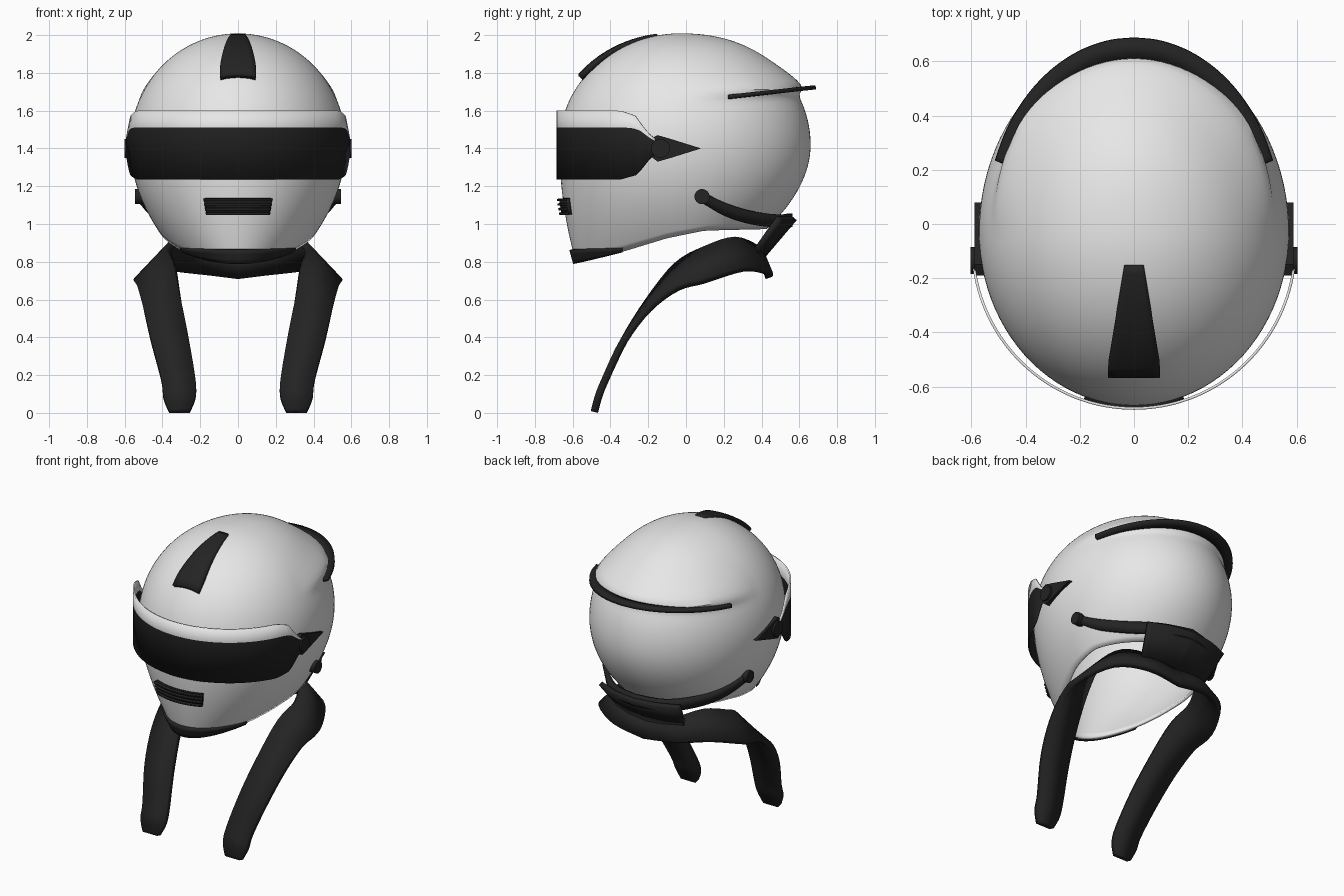
import bpy, bmesh
from math import sin, cos, pi, radians, sqrt, exp
from mathutils import Vector

default_cube = bpy.data.objects.get("Cube")
if default_cube:
    bpy.data.objects.remove(default_cube, do_unlink=True)


def material(name, value):
    mat = bpy.data.materials.new(name)
    mat.use_nodes = True
    colour = (value, value, value, 1)
    mat.diffuse_color = colour
    mat.node_tree.nodes["Principled BSDF"].inputs["Base Color"].default_value = colour
    return mat


WHITE = material("shell white", 0.8)
BLACK = material("matte black", 0.017)


def interp(table, v):
    """Piecewise linear lookup in a list of (key, value) pairs."""
    if v <= table[0][0]:
        return table[0][1]
    for (a, p), (b, q) in zip(table, table[1:]):
        if v <= b:
            return p + (q - p) * (v - a) / (b - a)
    return table[-1][1]


def finish(name, bm, mats, thick=0, mirror=False):
    """Turn a bmesh into a smooth shaded object with optional mirror and thickness."""
    bmesh.ops.remove_doubles(bm, verts=bm.verts, dist=0.0005)
    bmesh.ops.recalc_face_normals(bm, faces=bm.faces)
    mesh = bpy.data.meshes.new(name)
    bm.to_mesh(mesh)
    bm.free()
    obj = bpy.data.objects.new(name, mesh)
    bpy.context.collection.objects.link(obj)
    for mat in mats:
        mesh.materials.append(mat)
    if mirror:
        obj.modifiers.new("Mirror", 'MIRROR')
    if thick:
        mod = obj.modifiers.new("Thickness", 'SOLIDIFY')
        mod.thickness = thick
        mod.offset = 0
    bpy.context.view_layer.objects.active = obj
    obj.select_set(True)
    bpy.ops.object.shade_smooth_by_angle(angle=radians(40))
    obj.select_set(False)
    return obj


def grid(name, columns, mats, thick=0, mirror=False, closed=False, rule=None):
    """Skin a list of equally long point columns."""
    bm = bmesh.new()
    cols = [[bm.verts.new(p) for p in col] for col in columns]
    pairs = list(zip(cols, cols[1:])) + ([(cols[-1], cols[0])] if closed else [])
    for a, b in pairs:
        for i in range(len(a) - 1):
            face = bm.faces.new((a[i], b[i], b[i + 1], a[i + 1]))
            if rule:
                face.material_index = rule(i)
    return finish(name, bm, mats, thick, mirror)


def smooth_path(points, steps=4):
    """Catmull-Rom interpolation through tuples of any size."""
    out = []
    for i in range(len(points) - 1):
        a, b, c, d = (points[max(0, min(len(points) - 1, i + k))] for k in (-1, 0, 1, 2))
        for s in range(steps):
            t = s / steps
            out.append([q + t / 2 * (r - p + t * (2*p - 5*q + 4*r - s3 + t * (3*q - p - 3*r + s3)))
                        for p, q, r, s3 in zip(a, b, c, d)])
    return out + [list(points[-1])]


def ribbon(name, points, thick):
    """Mirrored strap: each point is a centre followed by a half width vector."""
    columns = []
    for p in smooth_path(points):
        centre, half = Vector(p[:3]), Vector(p[3:])
        columns.append([centre - half, centre + half])
    return grid(name, columns, [BLACK], thick, mirror=True)


# Shell surface: an egg that narrows downward, with a ridge at the rear
MID, RISE, CY = 1.42, 0.58, -0.03
RIM = [(-.6, .79), (-.33, .86), (-.1, .93), (.1, .97), (.45, .98), (.7, 1.04)]


def shell_point(th, z, off=0.0):
    s = sin(th)
    if z > MID:
        e = sqrt(max(0, 1 - ((z - MID) / RISE) ** 2))
        front, back, wide = .64 * e, .69 * e ** .9, .57 * e
    else:
        t = MID - z
        front, back, wide = .64 - .23 * t * t, .69 - 1.2 * t * t, .57 - .74 * t * t
    scale = 1 + off / .6
    if s > 0:
        d = z - (1.69 + .04 * s)
        scale += .08 * min(1, 1.6 * s) * exp(-(d / (.1 if d > 0 else .035)) ** 2)
    depth = back if s > 0 else front
    return Vector((wide * cos(th) * scale, CY + depth * s * scale, z))


def rim_height(th):
    z = .9
    for _ in range(30):
        z = (z + interp(RIM, shell_point(th, z).y)) / 2
    return z


columns = []
for i in range(96):
    th = 2 * pi * i / 96
    low = rim_height(th)
    heights = [MID + RISE * cos(pi / 2 * k / 36) for k in range(36)]
    heights += [MID + (low - MID) * k / 16 for k in range(17)]
    columns.append([shell_point(th, z, -.008) for z in heights])
grid("helmet_shell", columns, [WHITE], .018, closed=True)


def shell_patch(name, start, end, low, high, off, thick):
    """Plate that follows the shell between two angles in degrees."""
    columns = []
    for i in range(33):
        th = radians(start + (end - start) * i / 32)
        a, b = low(th), high(th)
        columns.append([shell_point(th, a + (b - a) * k / 3, off) for k in range(4)])
    return grid(name, columns, [BLACK], thick)


# Chin trim and mouth vent with slats
shell_patch("chin_trim", 212, 328, lambda th: rim_height(th) - .004,
            lambda th: .885 + .02 * sin(th), .008, .022)
shell_patch("mouth_vent", 250, 290, lambda th: 1.05, lambda th: 1.135, .01, .02)
for k in range(4):
    z = 1.05 + .024 * k
    shell_patch(f"mouth_slat_{k + 1}", 250, 290, lambda th: z, lambda th: z + .012, .024, .016)

# Wraparound visor: dark lower band, pale upper panel
LOW = [(-.35, 1.235), (-.26, 1.26), (-.17, 1.37)]
BAND = [(-.3, 1.51), (-.25, 1.5), (-.17, 1.44)]
TOP = [(-.35, 1.6), (-.27, 1.575), (-.2, 1.48), (-.16, 1.45)]
columns = []
for i in range(65):
    a = radians(8 + 164 * i / 64)
    x, y = .595 * cos(a), -.08 - .6 * sin(a)
    columns.append([(x, y, interp(t, y)) for t in (LOW, BAND, TOP)])
grid("visor", columns, [BLACK, WHITE], .01, rule=lambda row: row)


# Round buttons and pointed hinge covers on both sides
def side_prism(name, outline, x0, x1):
    bm = bmesh.new()
    face = bm.faces.new([bm.verts.new((x0, y, z)) for y, z in outline])
    made = bmesh.ops.extrude_face_region(bm, geom=[face])["geom"]
    verts = [g for g in made if isinstance(g, bmesh.types.BMVert)]
    bmesh.ops.translate(bm, verts=verts, vec=(x1 - x0, 0, 0))
    return finish(name, bm, [BLACK], mirror=True)


def circle(y, z, r):
    return [(y + r * cos(pi * k / 12), z + r * sin(pi * k / 12)) for k in range(24)]


side_prism("visor_pivot", circle(-.135, 1.4, .05), .54, .602)
side_prism("rail_button", circle(.085, 1.145, .04), .48, .545)
side_prism("hinge_cover", [(-.19, 1.45), (-.15, 1.47), (-.08, 1.45), (.08, 1.4),
                           (-.08, 1.35), (-.15, 1.33), (-.19, 1.36)], .54, .588)

# Crown vent, tapering toward the top
columns = []
for i in range(13):
    f = i / 12
    y = -.15 - .39 * f
    half = .035 + .055 * min(1, f * 1.15)
    col = []
    for k in range(-3, 4):
        x = half * k / 3
        z = RISE * sqrt(1 - (x / .57) ** 2 - ((y - CY) / .64) ** 2)
        normal = Vector((x / .57 ** 2, (y - CY) / .64 ** 2, z / RISE ** 2)).normalized()
        col.append(Vector((x, y, MID + z)) + normal * (.003 + .02 * f))
    columns.append(col)
grid("crown_vent", columns, [BLACK], .03)

# Rear spoiler edge
points = []
for i in range(9):
    a = pi / 2 - radians(70) * i / 8
    y = .645 * sin(a)
    points.append((.51 * cos(a), y, 1.672 + .115 * (y - .23), .035 * cos(a), .042 * sin(a), .004))
ribbon("rear_spoiler", points, .022)

# Lower rail, rear plate and hanging neck strap
ribbon("lower_rail", [(0, .55, 1.02, 0, 0, .035), (.2, .49, 1.015, 0, 0, .035),
                      (.36, .34, 1.035, .01, 0, .035), (.455, .2, 1.08, .01, 0, .035),
                      (.515, .09, 1.14, .01, 0, .03)], .03)
ribbon("rear_plate", [(0, .49, .93, 0, .085, .1), (.14, .47, .93, .01, .08, .1),
                      (.27, .42, .93, .03, .07, .1)], .03)
ribbon("neck_strap", [(0, .42, .775, 0, .02, -.06), (.2, .4, .81, .03, .03, -.065),
                      (.36, .28, .84, .06, .03, -.08), (.45, .1, .785, .085, 0, -.085),
                      (.43, -.05, .72, .095, 0, -.06), (.4, -.2, .57, .1, 0, -.02),
                      (.36, -.33, .38, .1, 0, 0), (.315, -.43, .17, .09, 0, 0),
                      (.31, -.465, .08, .085, 0, 0), (.31, -.485, .005, .055, 0, 0)], .04)
